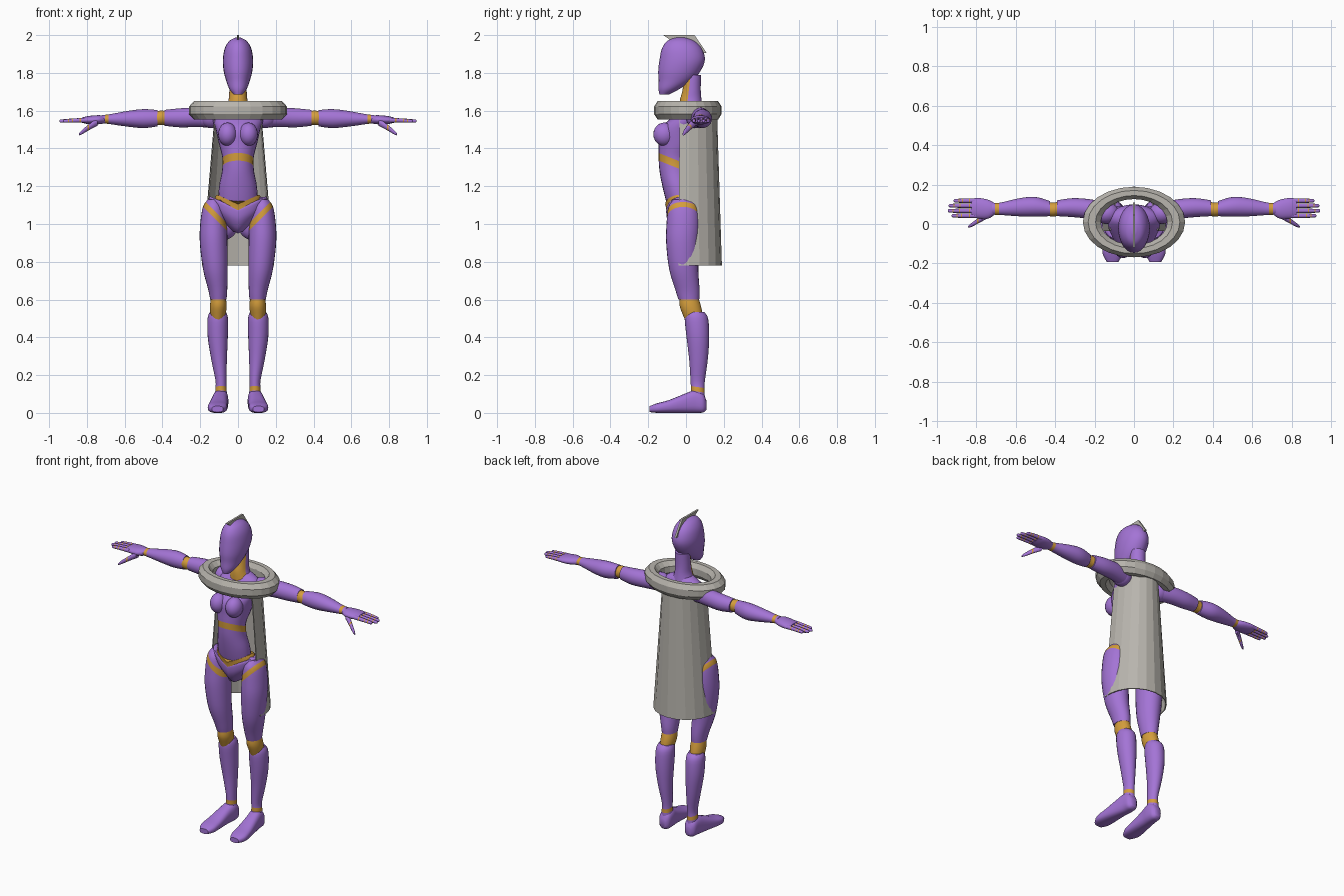
import bpy, bmesh, math
from mathutils import Vector

cube = bpy.data.objects.get("Cube")
if cube:
    bpy.data.objects.remove(cube, do_unlink=True)


def material(name, rgb):
    m = bpy.data.materials.new(name)
    m.use_nodes = True
    m.diffuse_color = (*rgb, 1)
    bsdf = next(n for n in m.node_tree.nodes if n.type == 'BSDF_PRINCIPLED')
    bsdf.inputs["Base Color"].default_value = (*rgb, 1)
    return m


PURPLE = material("purple shell", (0.37, 0.175, 0.67))
GOLD = material("gold joints", (0.66, 0.34, 0.045))
GREY = material("warm grey", (0.48, 0.46, 0.42))


def finish(name, bm, mats, smooth=True, mirror=False):
    bmesh.ops.recalc_face_normals(bm, faces=bm.faces)
    mesh = bpy.data.meshes.new(name)
    bm.to_mesh(mesh)
    bm.free()
    for m in mats:
        mesh.materials.append(m)
    ob = bpy.data.objects.new(name, mesh)
    bpy.context.collection.objects.link(ob)
    if mirror:
        ob.modifiers.new("Mirror", 'MIRROR').use_mirror_merge = False
    if smooth:
        bpy.ops.object.select_all(action='DESELECT')
        ob.select_set(True)
        bpy.context.view_layer.objects.active = ob
        bpy.ops.object.shade_smooth_by_angle(angle=math.radians(50))
    return ob


def spline(stations, steps=4):
    """Catmull-Rom through the stations."""
    pts = [Vector(s) for s in stations]
    pts = [pts[0]] + pts + [pts[-1]]
    out = []
    for a, b, c, d in zip(pts, pts[1:], pts[2:], pts[3:]):
        for i in range(steps):
            t = i / steps
            out.append(0.5 * (2 * b + (c - a) * t + (2 * a - 5 * b + 4 * c - d) * t * t
                              + (3 * b - a - 3 * c + d) * t ** 3))
    return out + [pts[-1]]


def loft(name, stations, axis='z', mats=(PURPLE, GOLD), bands=(), mirror=False,
         power=1.0, lift=0.0, sides=24):
    """Stations are x, y, z and two half widths; bands are (normal, low, high) in gold."""
    u, v = {'x': (Vector((0, 1, 0)), Vector((0, 0, 1))),
            'y': (Vector((1, 0, 0)), Vector((0, 0, 1))),
            'z': (Vector((1, 0, 0)), Vector((0, 1, 0)))}[axis]
    bm = bmesh.new()
    rings = []
    for s in spline(stations):
        ring = []
        for k in range(sides):
            a = math.tau * k / sides
            c, n = math.cos(a), math.sin(a)
            c = math.copysign(abs(c) ** power, c)
            n = math.copysign(abs(n) ** power, n)
            p = Vector(s[:3]) + u * c * max(s[3], .002) + v * n * max(s[4], .002)
            p.z += lift * abs(p.x)
            ring.append(bm.verts.new(p))
        rings.append(ring)
    for a, b in zip(rings, rings[1:]):
        for k in range(sides):
            j = (k + 1) % sides
            bm.faces.new((a[k], a[j], b[j], b[k]))
    bm.faces.new(rings[0])
    bm.faces.new(rings[-1])
    for normal, low, high in bands:
        n = Vector(normal)
        for d in (low, high):
            bmesh.ops.bisect_plane(bm, geom=bm.verts[:] + bm.edges[:] + bm.faces[:],
                                   plane_co=n * d / n.length_squared, plane_no=n)
        for f in bm.faces:
            if low < f.calc_center_median().dot(n) < high:
                f.material_index = 1
    return finish(name, bm, mats, mirror=mirror)


def ball(name, center, size, mirror=True, mat=PURPLE):
    bm = bmesh.new()
    bmesh.ops.create_uvsphere(bm, u_segments=20, v_segments=12, radius=1)
    for vert in bm.verts:
        vert.co = Vector([c + p * s for c, p, s in zip(center, vert.co, size)])
    finish(name, bm, [mat], mirror=mirror)


# Head and neck
loft("head", [(0, -.115, 1.685, .022, .025), (0, -.09, 1.715, .046, .056),
              (0, -.055, 1.76, .063, .09), (0, -.035, 1.81, .076, .112),
              (0, -.02, 1.87, .08, .12), (0, -.022, 1.93, .07, .105),
              (0, -.028, 1.97, .045, .07), (0, -.03, 1.988, .01, .02)])
loft("neck", [(0, .03, 1.57, .085, .065), (0, .025, 1.65, .052, .058),
              (0, .03, 1.71, .046, .048), (0, .035, 1.79, .045, .045)],
     bands=[((0, 1, -.12), -1, -.19)])

# Torso with rib band
loft("torso", [(0, -.02, 1.04, .09, .06), (0, -.03, 1.12, .103, .075),
               (0, -.045, 1.2, .1, .08), (0, -.06, 1.28, .085, .08),
               (0, -.06, 1.35, .083, .085), (0, -.04, 1.42, .1, .105),
               (0, -.025, 1.5, .118, .115), (0, .01, 1.56, .135, .09),
               (0, .03, 1.61, .115, .06), (0, .03, 1.64, .06, .045)],
     bands=[((0, .4, 1), 1.278, 1.318)])
ball("breasts", (.055, -.115, 1.475), (.05, .058, .062))

# Pelvis bowl with gold waist rim
loft("waist_rim", [(0, -.02, 1.03, .12, .08), (0, -.02, 1.08, .122, .085),
                   (0, -.025, 1.105, .112, .085)], mats=(GOLD,), lift=.45)
loft("pelvis", [(0, 0, .95, .03, .04), (0, 0, .975, .075, .072),
                (0, -.01, 1.02, .135, .088), (0, -.015, 1.065, .153, .09),
                (0, -.015, 1.08, .148, .086)], lift=.45)
ball("buttocks", (.075, .03, 1.0), (.075, .06, .085))

# Legs
loft("thighs", [(.13, -.015, 1.13, .03, .05), (.13, -.015, 1.09, .056, .078),
                (.13, -.015, 1.0, .07, .088), (.129, -.018, .9, .073, .087),
                (.12, -.012, .76, .065, .077), (.107, .008, .65, .05, .064),
                (.104, .015, .6, .043, .055)],
     bands=[((-1, 0, 1), .905, .945)], mirror=True)
loft("knees", [(.104, .015, .625, .036, .045), (.104, .022, .57, .044, .056),
               (.106, .035, .52, .04, .052), (.107, .04, .48, .03, .04)],
     mats=(GOLD,), mirror=True)
loft("shins", [(.106, .05, .535, .042, .045), (.107, .055, .5, .054, .062),
               (.107, .063, .4, .053, .06), (.1, .066, .28, .041, .049),
               (.09, .062, .17, .029, .038), (.09, .062, .125, .03, .036),
               (.09, .062, .08, .032, .038)],
     bands=[((0, .15, 1), .122, .146)], mirror=True)
loft("feet", [(.09, .108, .04, .018, .025), (.091, .09, .052, .036, .05),
              (.092, .05, .06, .041, .06), (.098, 0, .052, .043, .052),
              (.106, -.09, .034, .05, .034), (.109, -.15, .026, .05, .026),
              (.108, -.192, .02, .03, .016)], axis='y', mirror=True, power=.75)

# Arms
ball("shoulders", (.14, .055, 1.565), (.065, .055, .058))
loft("upper_arms", [(.12, .055, 1.565, .05, .055), (.22, .075, 1.565, .05, .052),
                    (.31, .083, 1.562, .048, .05), (.39, .08, 1.562, .04, .042)],
     axis='x', mirror=True)
loft("elbows", [(.375, .08, 1.562, .034, .036), (.41, .073, 1.562, .036, .038),
                (.445, .078, 1.56, .034, .036)], axis='x', mats=(GOLD,), mirror=True)
loft("forearms", [(.425, .078, 1.56, .038, .043), (.5, .087, 1.558, .05, .05),
                  (.58, .085, 1.557, .046, .042), (.68, .077, 1.555, .031, .026),
                  (.72, .077, 1.555, .03, .022)],
     axis='x', mirror=True, bands=[((1, 0, 0), .685, .705)])

# Hands
loft("palms", [(.705, .077, 1.553, .028, .02), (.74, .075, 1.552, .048, .024),
               (.79, .08, 1.55, .052, .022), (.825, .082, 1.55, .046, .014)],
     axis='x', mirror=True)
for label, y, tip in (("index", .042, .925), ("middle", .067, .945),
                      ("ring", .093, .94), ("little", .118, .915)):
    mid = (.81 + tip) / 2
    loft(label + "_fingers", [(.8, y, 1.55, .012, .013), (mid, y, 1.548, .011, .011),
                              (tip - .01, y, 1.545, .009, .009), (tip, y, 1.545, .004, .004)],
         axis='x', mirror=True, sides=10,
         bands=[((1, 0, 0), d, d + .006) for d in (.832, mid + .005, tip - .03)])
loft("thumbs", [(.745, .045, 1.54, .018, .022), (.785, .02, 1.515, .014, .017),
                (.825, -.005, 1.487, .01, .012), (.842, -.014, 1.474, .004, .005)],
     axis='x', mirror=True, sides=10, bands=[((1, 0, 0), .79, .797)])

# Collar ring
bm = bmesh.new()
MAJOR, MINOR = 24, 8
grid = []
for i in range(MAJOR):
    a = math.tau * i / MAJOR
    row = []
    for j in range(MINOR):
        b = math.tau * (j + .5) / MINOR
        r = .214 + .049 * math.cos(b)
        row.append(bm.verts.new((r * math.cos(a), .01 + .69 * r * math.sin(a),
                                 1.602 + .052 * math.sin(b))))
    grid.append(row)
for i in range(MAJOR):
    for j in range(MINOR):
        p, q, k = grid[i], grid[(i + 1) % MAJOR], (j + 1) % MINOR
        bm.faces.new((p[j], q[j], q[k], p[k]))
finish("collar_ring", bm, [GREY], smooth=False)

# Cape: flared half cone open to the front
bm = bmesh.new()
top, bottom = [], []
for i in range(13):
    a = math.radians(-12 + 204 * i / 12)
    top.append(bm.verts.new((.125 * math.cos(a), .165 * math.sin(a), 1.57)))
    bottom.append(bm.verts.new((.192 * math.cos(a), .19 * math.sin(a), .78)))
for i in range(12):
    bm.faces.new((top[i], top[i + 1], bottom[i + 1], bottom[i]))
cape = finish("cape", bm, [GREY], smooth=False)
cape.modifiers.new("Thickness", 'SOLIDIFY').thickness = .006

# Crest fin along the crown
bm = bmesh.new()
outline = [(-.12, 2), (.045, 2), (.11, 1.905), (.08, 1.905), (.03, 1.96), (-.07, 1.965)]
face = bm.faces.new([bm.verts.new((-.006, y, z)) for y, z in outline])
ext = bmesh.ops.extrude_face_region(bm, geom=[face])
bmesh.ops.translate(bm, vec=(.012, 0, 0),
                    verts=[g for g in ext["geom"] if isinstance(g, bmesh.types.BMVert)])
finish("crest_fin", bm, [GREY], smooth=False)
